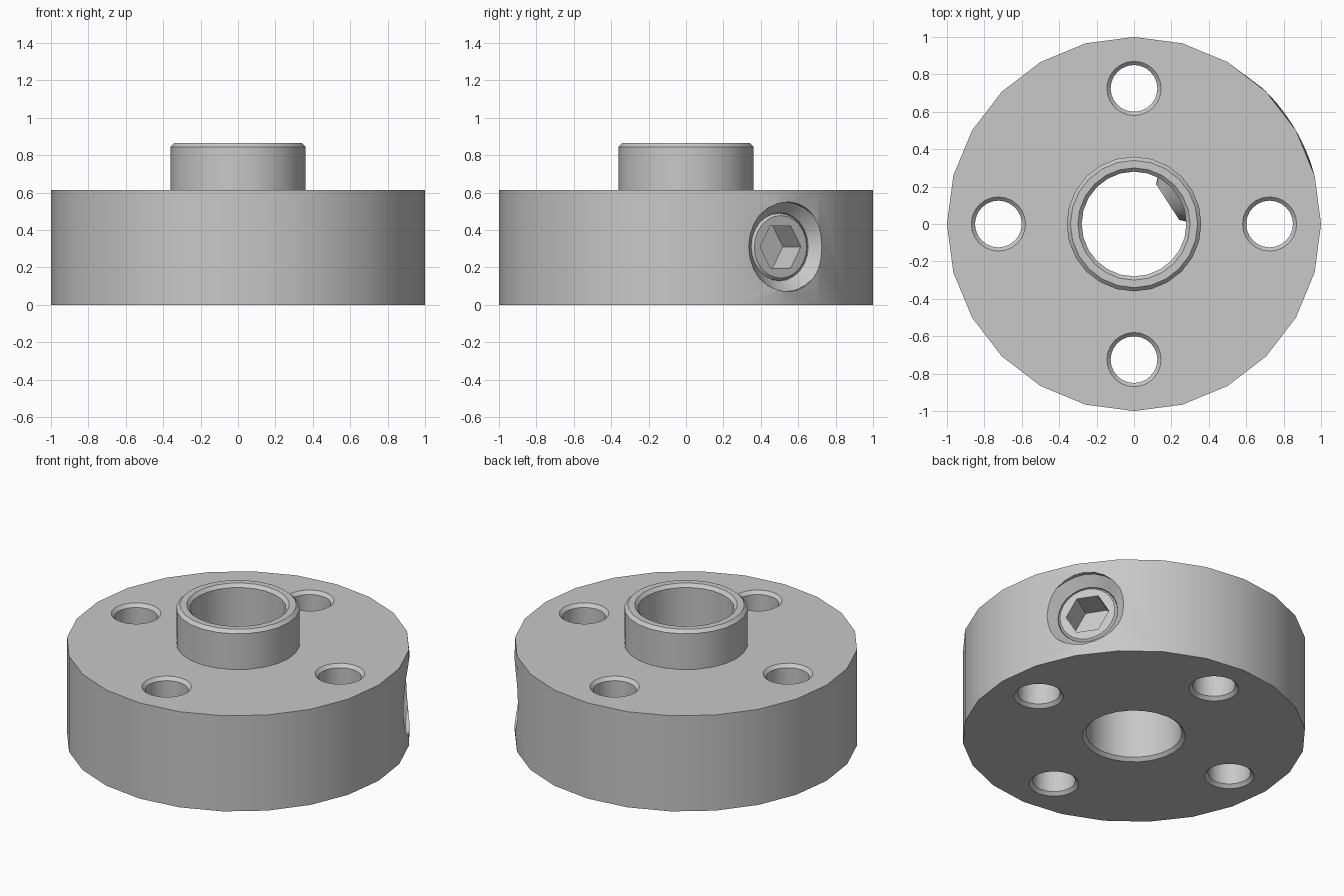
import bpy, bmesh
from math import radians, cos, sin, pi, hypot
from mathutils import Matrix, Vector

if "Cube" in bpy.data.objects:
    bpy.data.objects.remove(bpy.data.objects["Cube"])

steel = bpy.data.materials.new("light_grey_steel")
GREY = (0.58, 0.58, 0.58, 1)
steel.diffuse_color = GREY
steel.use_nodes = True
steel.node_tree.nodes["Principled BSDF"].inputs["Base Color"].default_value = GREY

HEIGHT, MID, SEGS = 0.615, 0.31, 24


def lathe(name, profile, closed=False, segs=SEGS, matrix=Matrix()):
    """Revolve (radius, height) points about z; open profiles get flat caps."""
    bm = bmesh.new()
    rings = [[bm.verts.new((r * cos(2 * pi * i / segs), r * sin(2 * pi * i / segs), z))
              for i in range(segs)] for r, z in profile]
    pairs = list(zip(rings, rings[1:]))
    if closed:
        pairs.append((rings[-1], rings[0]))
    else:
        bm.faces.new(rings[0][::-1])
        bm.faces.new(rings[-1])
    for a, b in pairs:
        for i in range(segs):
            j = (i + 1) % segs
            bm.faces.new((a[i], a[j], b[j], b[i]))
    bm.transform(matrix)
    bmesh.ops.recalc_face_normals(bm, faces=bm.faces)
    mesh = bpy.data.meshes.new(name)
    bm.to_mesh(mesh)
    bm.free()
    mesh.materials.append(steel)
    obj = bpy.data.objects.new(name, mesh)
    bpy.context.scene.collection.objects.link(obj)
    return obj


def cut(obj, cutters):
    """Subtract the cutters, then bake the result and delete them."""
    for c in cutters:
        c.hide_render = True
        mod = obj.modifiers.new("cut", 'BOOLEAN')
        mod.operation, mod.solver, mod.object = 'DIFFERENCE', 'EXACT', c
    bpy.context.view_layer.update()
    graph = bpy.context.evaluated_depsgraph_get()
    mesh = bpy.data.meshes.new_from_object(obj.evaluated_get(graph))
    obj.modifiers.clear()
    obj.data = mesh
    for c in cutters:
        bpy.data.objects.remove(c)


def smooth(obj):
    bpy.ops.object.select_all(action='DESELECT')
    obj.select_set(True)
    bpy.context.view_layer.objects.active = obj
    bpy.ops.object.shade_smooth_by_angle(angle=radians(30))


# Flanged collar with raised hub and chamfered bore
collar = lathe("flanged_collar", [
    (0.28, 0.02), (0.30, 0), (1, 0), (1, HEIGHT), (0.36, HEIGHT),
    (0.36, 0.845), (0.34, 0.865), (0.30, 0.865), (0.28, 0.845)], closed=True)

# Four bolt holes, chamfered at both ends
cutters = []
for k in range(4):
    place = Matrix.Rotation(k * pi / 2, 4, 'Z') @ Matrix.Translation((0.725, 0, 0))
    cutters.append(lathe("bolt_hole_cutter", [
        (0.165, -0.02), (0.125, 0.02), (0.125, HEIGHT - 0.02), (0.165, HEIGHT + 0.02)],
        matrix=place))

# Radial screw hole with a countersunk mouth
axis = (Matrix.Translation((0, 0, MID)) @ Matrix.Rotation(radians(33), 4, 'Z')
        @ Matrix.Rotation(pi / 2, 4, 'Y') @ Matrix.Rotation(pi / 2, 4, 'Z'))
cutters.append(lathe("screw_hole_cutter", [
    (0.182, 0.1), (0.182, 0.92), (0.24, 0.975), (0.24, 1.1)], matrix=axis))
cut(collar, cutters)

# The countersink rim follows the true round of the flange
for v in collar.data.vertices:
    r = hypot(v.co.x, v.co.y)
    if r > 0.985 and 0.02 < v.co.z < HEIGHT - 0.02:
        v.co = Vector((v.co.x / r, v.co.y / r, v.co.z))
smooth(collar)

# Set screw with a chamfered tip and a hexagonal socket
screw = lathe("set_screw", [
    (0.114, 0.215), (0.18, 0.28), (0.18, 0.915), (0.167, 0.928)], matrix=axis)
cut(screw, [lathe("socket_cutter", [(0.13, 0.75), (0.13, 1.0)], segs=6, matrix=axis)])
smooth(screw)
